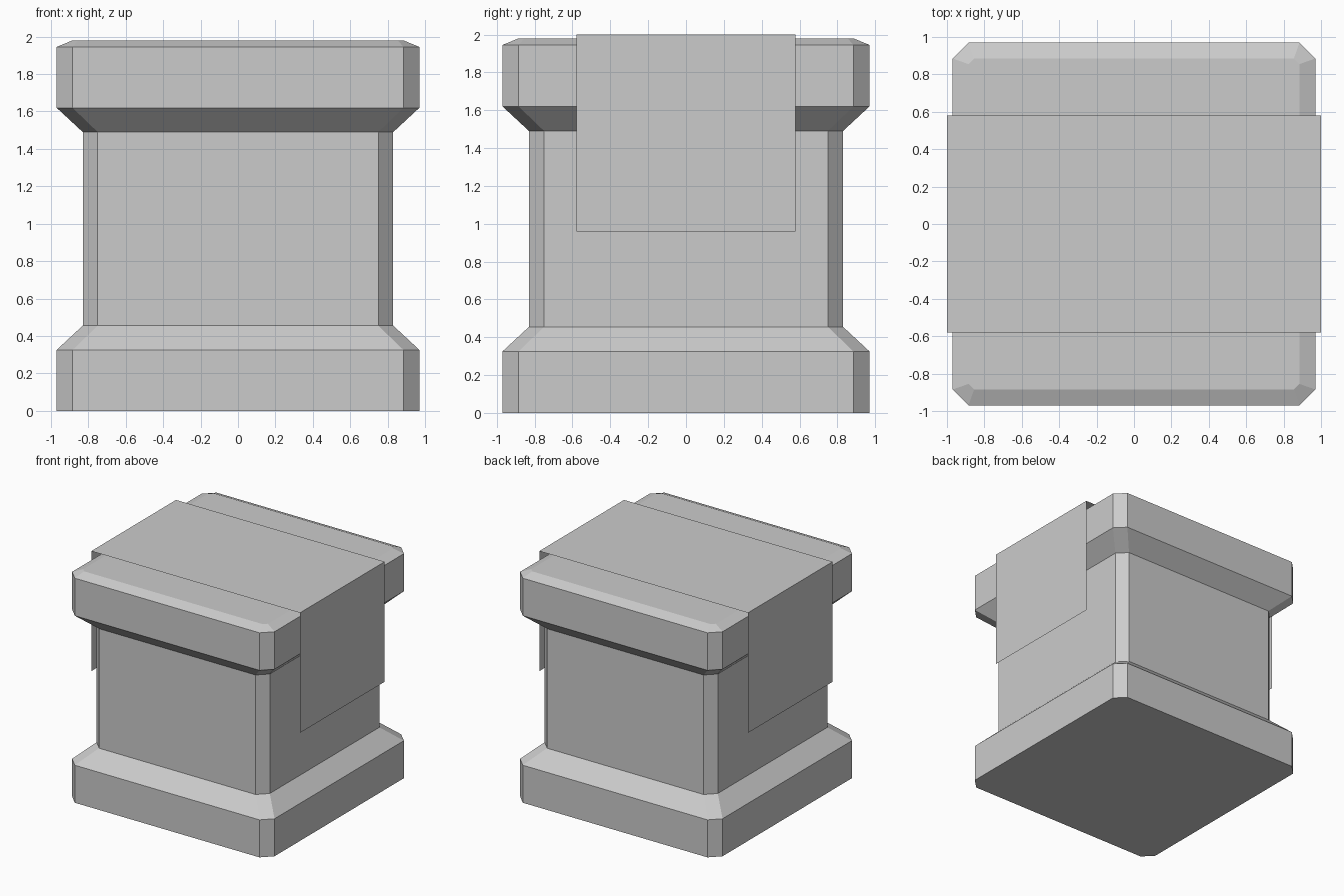
import bpy
import bmesh

cube = bpy.data.objects.get("Cube")
if cube:
    bpy.data.objects.remove(cube, do_unlink=True)

grey = bpy.data.materials.new("plain_grey")
grey.use_nodes = True
colour = (0.6, 0.6, 0.6, 1)
grey.diffuse_color = colour
grey.node_tree.nodes["Principled BSDF"].inputs["Base Color"].default_value = colour


def make_object(name, bm):
    mesh = bpy.data.meshes.new(name)
    bm.to_mesh(mesh)
    bm.free()
    mesh.materials.append(grey)
    obj = bpy.data.objects.new(name, mesh)
    bpy.context.collection.objects.link(obj)
    return obj


def corner_ring(bm, half, cut, z):
    """Square outline with its four corners cut off."""
    quarter = [(half, -half + cut), (half, half - cut)]
    points = []
    for _ in range(4):
        points += quarter
        quarter = [(-y, x) for x, y in quarter]
    return [bm.verts.new((x, y, z)) for x, y in points]


# Pedestal: stacked square rings (half width, corner cut, height)
profile = [(0.97, 0.085, 0), (0.97, 0.085, 0.325), (0.83, 0.08, 0.455),
           (0.83, 0.08, 1.49), (0.97, 0.085, 1.62), (0.97, 0.085, 1.945),
           (0.885, 0.03, 1.98)]
bm = bmesh.new()
rings = [corner_ring(bm, *level) for level in profile]
for low, high in zip(rings, rings[1:]):
    for i in range(8):
        j = (i + 1) % 8
        bm.faces.new((low[i], low[j], high[j], high[i]))
bm.faces.new(rings[0][::-1])
bm.faces.new(rings[-1])
make_object("pedestal", bm)

# Cloth: a single thin sheet draped over the top and both sides
bm = bmesh.new()
path = [(1, 0.96), (1, 2), (-1, 2), (-1, 0.96)]
front, back = [[bm.verts.new((x, y, z)) for x, z in path] for y in (-0.58, 0.58)]
for i in range(3):
    bm.faces.new((front[i], back[i], back[i + 1], front[i + 1]))
make_object("draped_cloth", bm)
